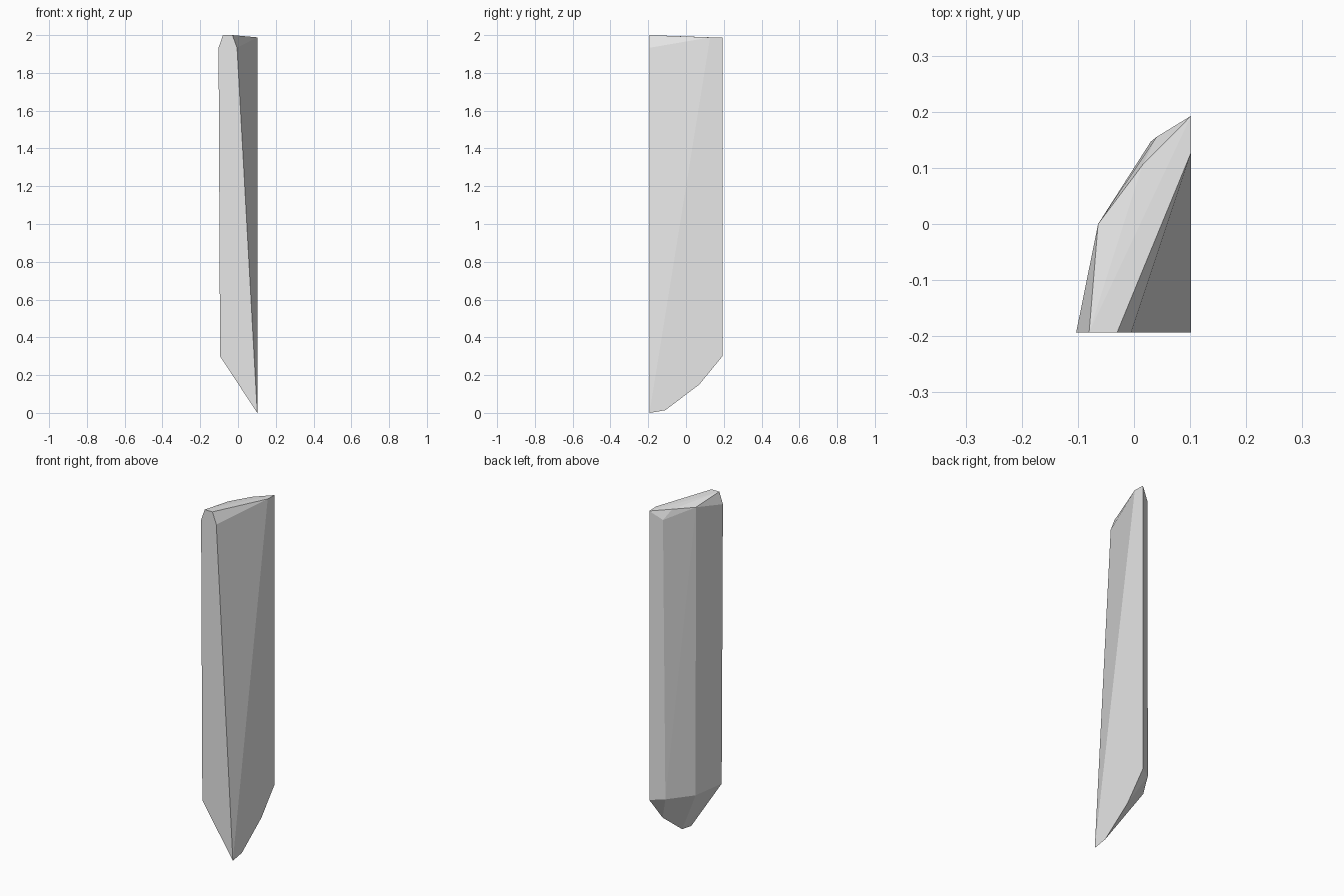
import bpy
import bmesh

cube = bpy.data.objects.get("Cube")
if cube:
    bpy.data.objects.remove(cube, do_unlink=True)

# Pale grey material
grey = bpy.data.materials.new("pale_grey")
grey.use_nodes = True
colour = (0.8, 0.8, 0.8, 1)
grey.diffuse_color = colour
grey.node_tree.nodes["Principled BSDF"].inputs["Base Color"].default_value = colour

FRONT, BACK, SIDE = -0.193, 0.193, 0.102

# Chipped top: flat cap, then the lower shoulder corners
cap = [(-0.08, FRONT, 2), (-0.03, FRONT, 2), (SIDE, 0.128, 1.988),
       (SIDE, BACK, 1.986), (0.015, 0.105, 1.986), (-0.064, 0, 1.978)]
shoulder = [(-0.103, FRONT, 1.933), (-0.005, FRONT, 1.933), (0.04, 0.155, 1.935)]

# Lower ring of the body, level with the start of the point
ring = [(-0.095, FRONT, 0.3), (-0.062, 0, 0.297),
        (0.03, 0.147, 0.305), (SIDE, BACK, 0.3)]

# Keel of the point along the flat side
keel = [(SIDE, 0.07, 0.15), (SIDE, -0.11, 0.014), (SIDE, FRONT, 0)]

# The shard is convex, so its facets follow from its corners
bm = bmesh.new()
for corner in cap + shoulder + ring + keel:
    bm.verts.new(corner)
bmesh.ops.convex_hull(bm, input=bm.verts[:])
bmesh.ops.dissolve_limit(bm, angle_limit=0.002, verts=bm.verts[:], edges=bm.edges[:])
bmesh.ops.recalc_face_normals(bm, faces=bm.faces[:])
mesh = bpy.data.meshes.new("crystal_shard")
bm.to_mesh(mesh)
bm.free()
mesh.materials.append(grey)
bpy.context.collection.objects.link(bpy.data.objects.new("crystal_shard", mesh))
